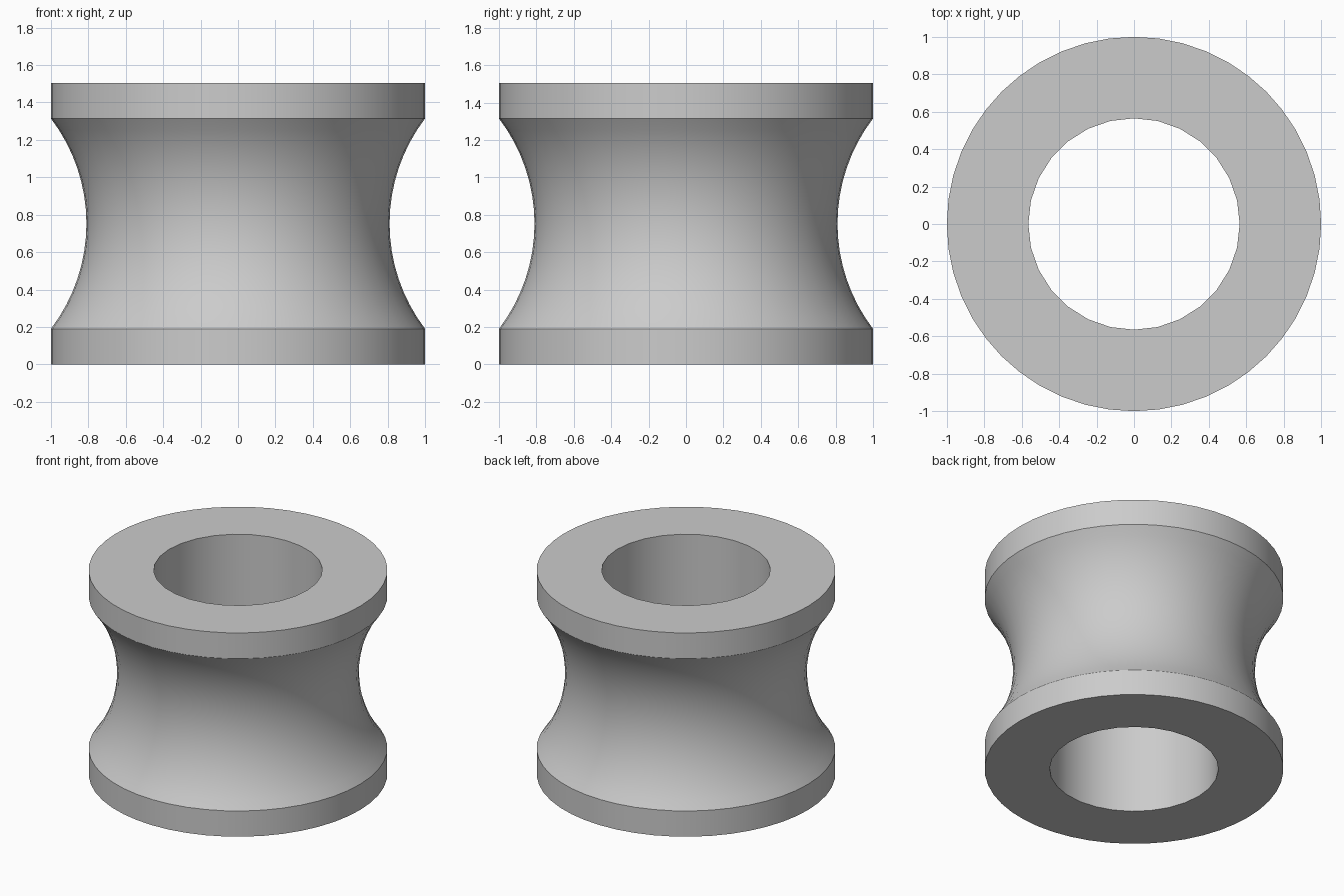
import bpy, bmesh, math

default = bpy.data.objects.get("Cube")
if default:
    bpy.data.objects.remove(default, do_unlink=True)

HEIGHT, RADIUS, WAIST, BORE, FLANGE = 1.505, 1.0, 0.81, 0.565, 0.19

grey = bpy.data.materials.new("light grey")
grey.use_nodes = True
grey.diffuse_color = (0.6, 0.6, 0.6, 1)
grey.node_tree.nodes["Principled BSDF"].inputs["Base Color"].default_value = (0.6, 0.6, 0.6, 1)


def lathe(bm, profile, sides):
    """Sweep a list of (radius, z) around z; return the bottom and top rings of edges."""
    rings = []
    for r, z in profile:
        angles = [math.tau * i / sides for i in range(sides)]
        rings.append([bm.verts.new((r * math.cos(a), r * math.sin(a), z)) for a in angles])
    for low, high in zip(rings, rings[1:]):
        for i in range(sides):
            j = (i + 1) % sides
            bm.faces.new((low[i], low[j], high[j], high[i]))
    return [[bm.edges.get((ring[i - 1], ring[i])) for i in range(sides)]
            for ring in (rings[0], rings[-1])]


# Outer profile: two straight flanges joined by a concave circular groove
half = HEIGHT / 2 - FLANGE
depth = RADIUS - WAIST
arc_radius = (half ** 2 + depth ** 2) / (2 * depth)
sweep = math.asin(half / arc_radius)
STEPS = 16
profile = [(RADIUS, 0)]
for i in range(STEPS + 1):
    a = sweep * (2 * i / STEPS - 1)
    profile.append((WAIST + arc_radius * (1 - math.cos(a)),
                    HEIGHT / 2 + arc_radius * math.sin(a)))
profile.append((RADIUS, HEIGHT))

# Grooved wall, bore, and the flat ring faces between them
bm = bmesh.new()
outer = lathe(bm, profile, 48)
inner = lathe(bm, [(BORE, 0), (BORE, HEIGHT)], 28)
for outer_ring, inner_ring in zip(outer, inner):
    bmesh.ops.triangle_fill(bm, edges=outer_ring + inner_ring, use_beauty=True,
                            normal=(0, 0, 1))
bmesh.ops.recalc_face_normals(bm, faces=bm.faces)

mesh = bpy.data.meshes.new("grooved_roller")
bm.to_mesh(mesh)
bm.free()
mesh.materials.append(grey)
roller = bpy.data.objects.new("grooved_roller", mesh)
bpy.context.collection.objects.link(roller)

# Smooth curved walls with crisp rims
bpy.ops.object.select_all(action="DESELECT")
roller.select_set(True)
bpy.context.view_layer.objects.active = roller
bpy.ops.object.shade_smooth_by_angle(angle=math.radians(25))
